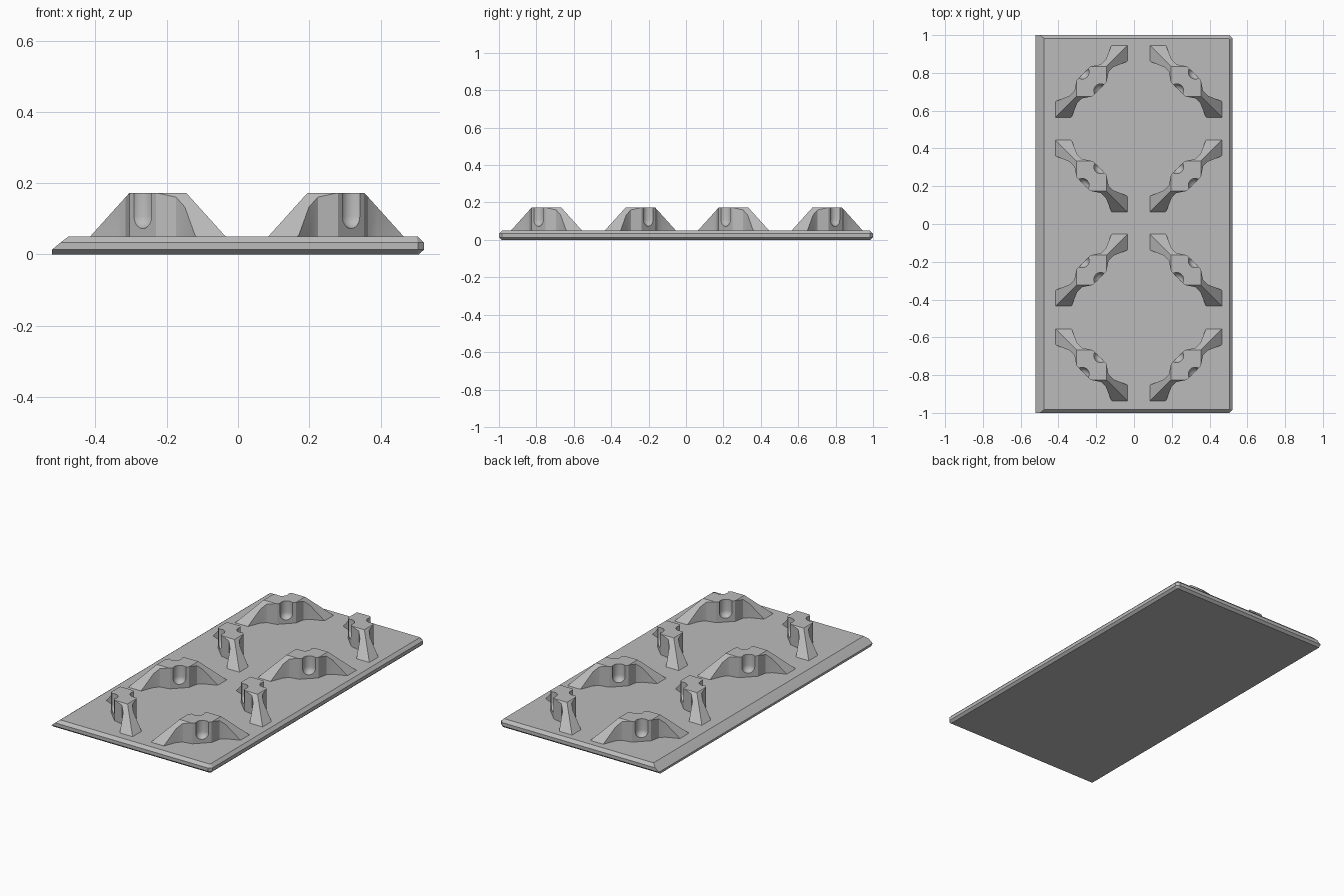
import bpy, bmesh, math
from mathutils import Vector

cube = bpy.data.objects.get("Cube")
if cube:
    bpy.data.objects.remove(cube, do_unlink=True)

grey = bpy.data.materials.new("plain grey")
grey.use_nodes = True
grey.diffuse_color = (0.5, 0.5, 0.5, 1)
grey.node_tree.nodes["Principled BSDF"].inputs["Base Color"].default_value = grey.diffuse_color


def add_object(name, bm):
    bmesh.ops.recalc_face_normals(bm, faces=bm.faces)
    mesh = bpy.data.meshes.new(name)
    bm.to_mesh(mesh)
    bm.free()
    mesh.materials.append(grey)
    obj = bpy.data.objects.new(name, mesh)
    bpy.context.collection.objects.link(obj)
    return obj


def loft(bm, loops):
    """Skin stacked loops of points and cap both ends."""
    rings = [[bm.verts.new(p) for p in loop] for loop in loops]
    n = len(rings[0])
    for low, high in zip(rings, rings[1:]):
        for i in range(n):
            j = (i + 1) % n
            bm.faces.new((low[i], low[j], high[j], high[i]))
    bm.faces.new(rings[0][::-1])
    bm.faces.new(rings[-1])


# Base slab: bevelled rim, with a longer ramp along the right side
TOP, PEAK = 0.05, 0.172


def slab_loop(left, right, y, z, cut=0.017):
    return [(left, -y, z), (right - cut, -y, z), (right, -y + cut, z),
            (right, y - cut, z), (right - cut, y, z), (left, y, z)]


bm = bmesh.new()
loft(bm, [slab_loop(-0.522, 0.508, 0.985, 0, 0.004),
          slab_loop(-0.522, 0.522, 1.0, 0.013),
          slab_loop(-0.498, 0.522, 1.0, 0.033),
          slab_loop(-0.476, 0.505, 0.983, TOP, 0.004)])
add_object("base_slab", bm)

# Barricade wall: waisted plan, extruded, then trimmed by four sloping planes
half = [(0.27, 0.058), (0.205, 0.058), (0.135, 0.028), (0.1, 0.028), (0.052, 0.06)]
side = half + [(-u, v) for u, v in reversed(half)]
plan = side + [(-u, -v) for u, v in side]
bm = bmesh.new()
loft(bm, [[(u, v, z) for u, v in plan] for z in (TOP - 0.01, PEAK)])
slope = 0.11 / (PEAK - TOP)
for k in range(4):
    a = math.pi / 4 + k * math.pi / 2
    out = Vector((math.cos(a), math.sin(a), 0))
    cut = bmesh.ops.bisect_plane(
        bm, geom=bm.verts[:] + bm.edges[:] + bm.faces[:],
        plane_co=out * 0.19 + Vector((0, 0, TOP)),
        plane_no=out + Vector((0, 0, slope)), clear_outer=True)
    bmesh.ops.holes_fill(bm, edges=[e for e in bm.edges if e.is_boundary], sides=0)
wall = add_object("barricade_master", bm)

# Round-bottomed niches scooped from both faces of the wall
bm = bmesh.new()
RADIUS, SEGMENTS = 0.036, 24
profile = [(RADIUS * math.cos(t), 0.107 - RADIUS * math.sin(t))
           for t in (math.radians(d) for d in range(80, -1, -16))] + [(RADIUS, 0.25)]
for v in (-0.069, 0.069):
    loft(bm, [[(r * math.cos(i * math.tau / SEGMENTS),
                v + r * math.sin(i * math.tau / SEGMENTS), z)
               for i in range(SEGMENTS)] for r, z in profile])
cutter = add_object("niche_cutter", bm)
cutter.hide_render = True

mod = wall.modifiers.new("niches", 'BOOLEAN')
mod.operation = 'DIFFERENCE'
mod.solver = 'EXACT'
mod.object = cutter
depsgraph = bpy.context.evaluated_depsgraph_get()
wall_mesh = bpy.data.meshes.new_from_object(wall.evaluated_get(depsgraph))
wall_mesh.name = "barricade"
for helper in (wall, cutter):
    bpy.data.objects.remove(helper, do_unlink=True)

# Eight barricades in two columns, alternating diagonals
for row, y in enumerate((0.755, 0.254, -0.244, -0.746)):
    for col, x in enumerate((-0.225, 0.275)):
        obj = bpy.data.objects.new(f"barricade_{row + 1}_{('right', 'left')[col]}", wall_mesh)
        obj.location = (x, y, 0)
        obj.rotation_euler.z = math.pi / 4 * (1 if (row + col) % 2 == 0 else -1)
        bpy.context.collection.objects.link(obj)

# Smooth the niches, keep the wall edges crisp
bpy.ops.object.select_all(action='DESELECT')
last = bpy.data.objects["barricade_1_right"]
last.select_set(True)
bpy.context.view_layer.objects.active = last
bpy.ops.object.shade_smooth_by_angle(angle=math.radians(25))
